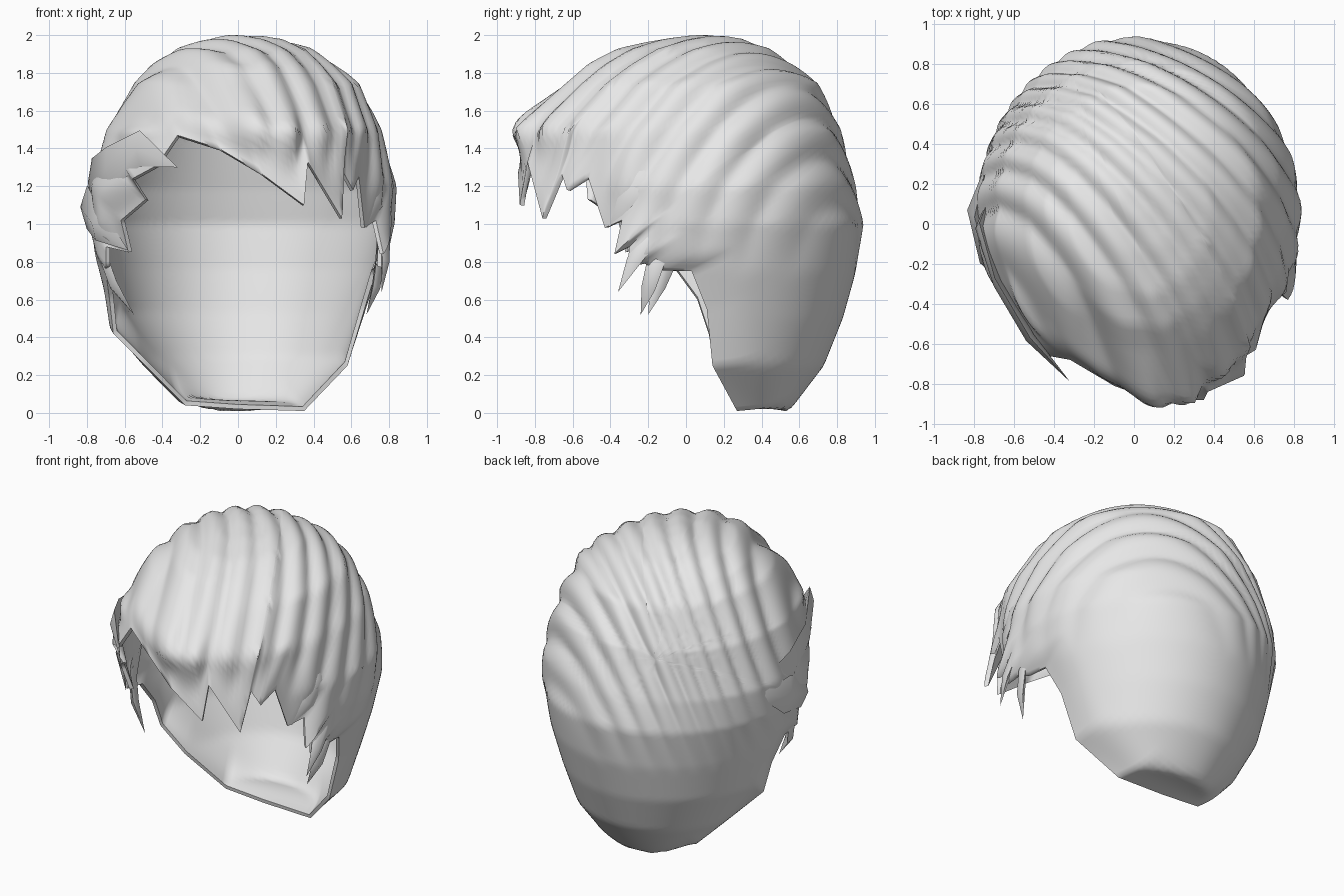
import bpy, bmesh, math
from mathutils import Vector

if "Cube" in bpy.data.objects:
    bpy.data.objects.remove(bpy.data.objects["Cube"])

grey = bpy.data.materials.new("light_grey")
grey.diffuse_color = (0.8, 0.8, 0.8, 1)
grey.use_nodes = True
grey.node_tree.nodes["Principled BSDF"].inputs["Base Color"].default_value = grey.diffuse_color
C = Vector((0, 0.1, 1.0))                       # middle of the head
POLE = Vector((-0.3, 0.65, 0.45)).normalized()  # crown, opposite the face
ACROSS = Vector((0.69, 0.72, -0.35))            # direction across the swept locks
ALONG = Vector((0.71, -0.71, 0))                # direction the locks sweep
PITCH = 0.16                                    # spacing of the locks

# Head volume: height, centre y, left, right, front, back
SECTIONS = [
    (0.00, 0.27, -0.29, 0.36, 0.00, 0.54), (0.25, 0.15, -0.52, 0.59, -0.45, 0.73),
    (0.50, 0.10, -0.67, 0.68, -0.60, 0.83), (0.75, 0.05, -0.74, 0.77, -0.70, 0.90),
    (1.00, 0.05, -0.79, 0.83, -0.82, 0.94), (1.20, 0.05, -0.79, 0.84, -0.91, 0.90),
    (1.50, 0.05, -0.70, 0.76, -0.99, 0.82), (1.75, 0.05, -0.55, 0.64, -0.66, 0.70),
    (1.85, 0.08, -0.45, 0.51, -0.54, 0.56), (1.93, 0.08, -0.33, 0.39, -0.37, 0.44),
    (1.98, 0.10, -0.17, 0.24, -0.15, 0.30), (2.00, 0.12, -0.06, 0.10, 0.04, 0.19),
]

# Edge of the hair
FRINGE = [
    (-0.32, -0.68, 1.47), (-0.10, -0.81, 1.40), (0.12, -0.89, 1.27),
    (0.35, -0.88, 1.10), (0.37, -0.84, 1.33), (0.55, -0.76, 1.03),
    (0.56, -0.66, 1.27), (0.61, -0.63, 1.18), (0.64, -0.52, 1.25),
    (0.67, -0.43, 0.98), (0.73, -0.34, 1.02)]
RIGHT = [
    (0.77, -0.38, 0.84), (0.76, -0.30, 0.88), (0.76, -0.31, 0.77),
    (0.75, -0.22, 0.79), (0.74, -0.13, 0.755), (0.73, 0.03, 0.75),
    (0.67, 0.11, 0.55), (0.58, 0.14, 0.25), (0.35, 0.27, 0.01)]
LEFT = [
    (0.00, 0.27, 0.02), (-0.28, 0.27, 0.04), (-0.50, 0.15, 0.26),
    (-0.66, 0.12, 0.42), (-0.68, 0.06, 0.60), (-0.70, -0.05, 0.75),
    (-0.70, -0.18, 0.77), (-0.70, -0.20, 0.88), (-0.58, -0.32, 0.85),
    (-0.62, -0.36, 1.02), (-0.49, -0.52, 1.13), (-0.56, -0.53, 1.24),
    (-0.43, -0.66, 1.31)]


def inside(p):
    if not 0 <= p.z <= 2.0:
        return False
    for a, b in zip(SECTIONS, SECTIONS[1:]):
        if p.z <= b[0]:
            k = (p.z - a[0]) / (b[0] - a[0])
            cy, xl, xr, yf, yb = (a[i] + (b[i] - a[i]) * k for i in range(1, 6))
            # the fringe recedes on the left
            lean = max(0, min(1, (0.1 - p.x) / 0.35)) * max(0, min(1, (p.z - 0.9) / 0.4))
            yf *= 1 - 0.17 * lean
            dx = p.x / (xr if p.x > 0 else xl)
            dy = (p.y - cy) / (yb - cy if p.y > cy else yf - cy)
            return dx * dx + dy * dy < 1


def head_radius(d):
    lo, hi = 0.0, 1.6
    for _ in range(14):
        mid = (lo + hi) / 2
        if inside(C + d * mid):
            lo = mid
        else:
            hi = mid
    return lo


def groove(p):
    """Depth of the valleys between the swept locks, fading out low down."""
    q = p - C
    s = q.dot(ACROSS) / (1 + 0.3 * q.dot(ALONG)) / PITCH + 0.4
    valley = 1.03 - math.sqrt(math.cos(math.pi * s) ** 2 + 0.06)
    return 0.04 * valley * max(0.0, min(1.0, (p.z - 0.7) / 0.7))


def finish(bm, name):
    bmesh.ops.recalc_face_normals(bm, faces=bm.faces)
    me = bpy.data.meshes.new(name)
    bm.to_mesh(me)
    bm.free()
    me.materials.append(grey)
    ob = bpy.data.objects.new(name, me)
    bpy.context.collection.objects.link(ob)
    bpy.ops.object.select_all(action='DESELECT')
    ob.select_set(True)
    bpy.context.view_layer.objects.active = ob
    bpy.ops.object.shade_smooth_by_angle(angle=math.radians(70))


def hair_cap():
    """Grooved outer skin from crown to edge, then a smooth lining back."""
    edge = FRINGE + RIGHT + LEFT
    rim = []
    for a, b in zip(edge, edge[1:] + edge[:1]):
        pa, pb = Vector(a), Vector(b)
        n = max(2, min(10, round((pb - pa).length / 0.03)))
        rim += [pa.lerp(pb, i / n) for i in range(n)]
    bm = bmesh.new()
    steps = 56
    r0 = head_radius(POLE)
    top_out = bm.verts.new(C + POLE * (r0 - groove(C + POLE * r0)))
    top_in = bm.verts.new(C + POLE * (r0 - 0.06))
    columns = []
    for p in rim:
        d1 = (p - C).normalized()
        r1 = (p - C).length
        outer, lining = [], []
        for j in range(1, steps + 1):
            t = j / steps
            d = POLE.slerp(d1, t)
            w = max(0, (t - 0.84) / 0.16)
            w = w * w * (3 - 2 * w)
            base = head_radius(d)
            skin = base - groove(C + d * base)
            outer.append(bm.verts.new(C + d * (skin * (1 - w) + r1 * w)))
            lining.append(bm.verts.new(C + d * ((base - 0.06) * (1 - w) + (r1 - 0.025) * w)))
        columns.append(outer + lining[::-1])
    for a, b in zip(columns, columns[1:] + columns[:1]):
        bm.faces.new((top_out, a[0], b[0]))
        bm.faces.new((top_in, b[-1], a[-1]))
        for j in range(len(a) - 1):
            bm.faces.new((a[j], a[j + 1], b[j + 1], b[j]))
    finish(bm, "hair_cap")


def lock(name, path, width, thick=0.025):
    """Flat lock with a diamond section, tapering to a point at both ends."""
    pts = [Vector(p) for p in path]
    bm = bmesh.new()
    rings = []
    for i in range(1, len(pts) - 1):
        p = pts[i]
        tangent = (pts[i + 1] - pts[i - 1]).normalized()
        out = Vector((p.x - C.x, p.y - C.y, 0)).normalized()
        side = tangent.cross(out).normalized()
        out = side.cross(tangent).normalized()
        w = width * (1 - 0.4 * (i - 1) / (len(pts) - 2))
        rings.append([bm.verts.new(p + v) for v in
                      (side * w, out * thick, -side * w, -out * thick)])
    root, tip = bm.verts.new(pts[0]), bm.verts.new(pts[-1])
    for a, b in zip(rings, rings[1:]):
        for k in range(4):
            bm.faces.new((a[k], a[(k + 1) % 4], b[(k + 1) % 4], b[k]))
    for k in range(4):
        bm.faces.new((rings[-1][k], rings[-1][(k + 1) % 4], tip))
        bm.faces.new((rings[0][(k + 1) % 4], rings[0][k], root))
    finish(bm, name)


hair_cap()

# Loose locks around the ears and temples
lock("left_temple_lock", [(-0.70, 0.20, 1.20), (-0.77, -0.02, 1.22), (-0.68, -0.30, 1.30),
                          (-0.52, -0.57, 1.40), (-0.32, -0.79, 1.30)], 0.13)
lock("left_cheek_lock", [(-0.74, 0.30, 1.15), (-0.80, 0.07, 1.09), (-0.74, -0.18, 1.00),
                         (-0.58, -0.36, 0.86)], 0.12, 0.035)
lock("left_ear_lock", [(-0.72, 0.02, 1.02), (-0.71, -0.10, 0.82), (-0.66, -0.15, 0.68),
                       (-0.55, -0.20, 0.52)], 0.06)
lock("right_temple_lock", [(0.70, -0.16, 1.48), (0.75, -0.25, 1.25), (0.74, -0.33, 1.12),
                           (0.68, -0.41, 0.98)], 0.07)
lock("right_cheek_lock", [(0.76, -0.06, 1.10), (0.78, -0.20, 0.92), (0.78, -0.28, 0.80),
                          (0.76, -0.36, 0.64)], 0.05)
lock("right_ear_lock", [(0.74, -0.06, 0.98), (0.75, -0.16, 0.80), (0.73, -0.20, 0.66),
                        (0.68, -0.24, 0.52)], 0.05)
